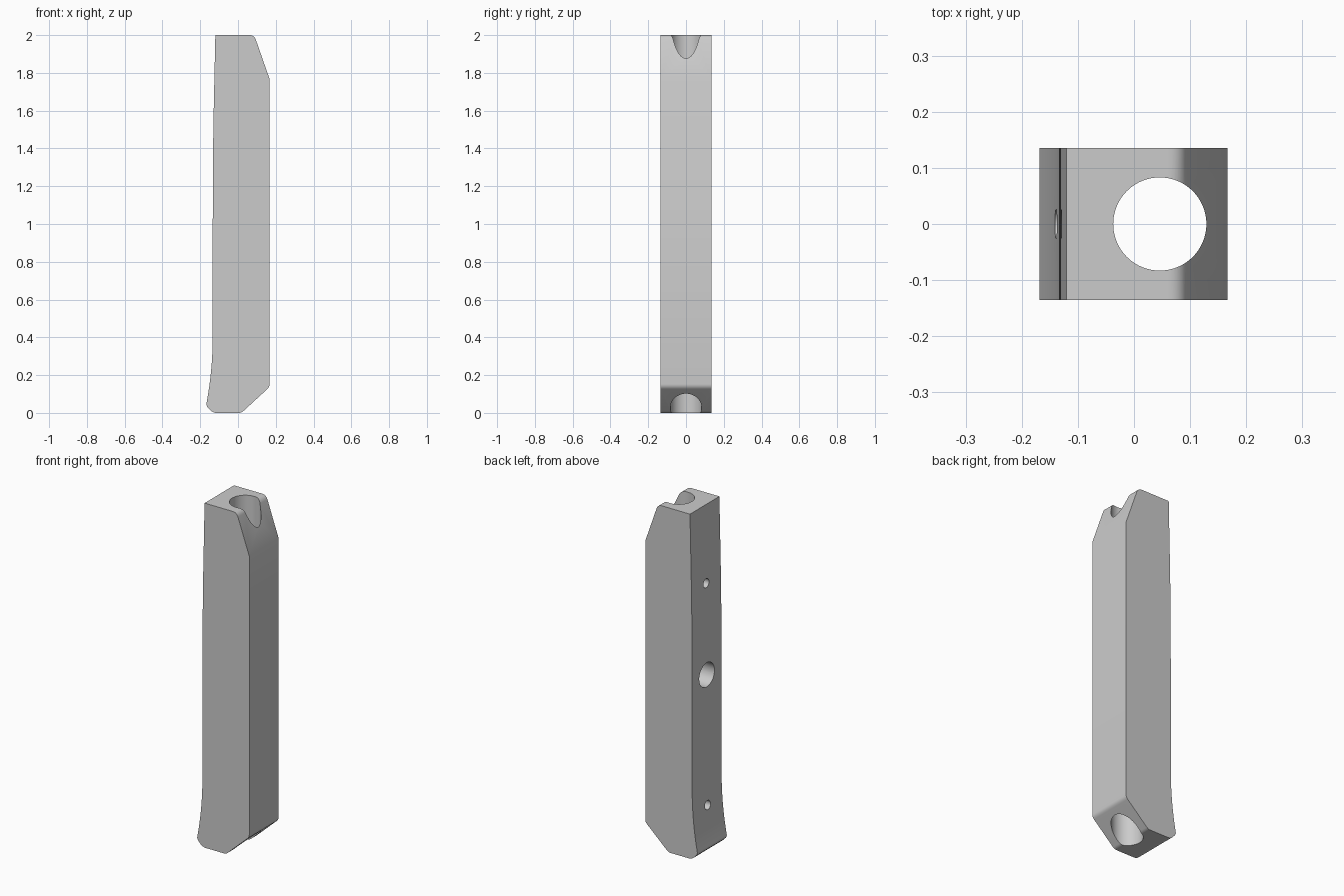
import bpy, bmesh
from math import radians
from mathutils import Vector, Matrix

cube = bpy.data.objects.get("Cube")
if cube:
    bpy.data.objects.remove(cube)

grey = bpy.data.materials.new("plain grey")
grey.use_nodes = True
colour = (0.6, 0.6, 0.6, 1)
grey.diffuse_color = colour
grey.node_tree.nodes["Principled BSDF"].inputs["Base Color"].default_value = colour

HALF_DEPTH = 0.135


def finish(bm, name):
    bmesh.ops.recalc_face_normals(bm, faces=bm.faces)
    mesh = bpy.data.meshes.new(name)
    bm.to_mesh(mesh)
    bm.free()
    mesh.materials.append(grey)
    obj = bpy.data.objects.new(name, mesh)
    bpy.context.collection.objects.link(obj)
    return obj


def rounded(corners, steps=8):
    """Outline from (x, z, setback) corners, each softened by a small curve."""
    points = []
    for i, (x, z, setback) in enumerate(corners):
        p = Vector((x, z))
        if not setback:
            points.append(p)
            continue
        before = Vector(corners[i - 1][:2])
        after = Vector(corners[(i + 1) % len(corners)][:2])
        a = p + (before - p).normalized() * setback
        b = p + (after - p).normalized() * setback
        for s in range(steps + 1):
            t = s / steps
            points.append(a * (1 - t) ** 2 + p * 2 * t * (1 - t) + b * t * t)
    return points


def cylinder(name, radius, start, end, segments=64):
    start, end = Vector(start), Vector(end)
    axis = end - start
    turn = Vector((0, 0, 1)).rotation_difference(axis).to_matrix().to_4x4()
    bm = bmesh.new()
    bmesh.ops.create_cone(bm, cap_ends=True, segments=segments, radius1=radius,
                          radius2=radius, depth=axis.length,
                          matrix=Matrix.Translation((start + end) / 2) @ turn)
    return finish(bm, name)


# Grip body: side outline pushed through the depth
outline = rounded([
    (-0.12, 2.0, 0), (-0.132, 1.45, 0.2), (-0.134, 0.95, 0.1),
    (-0.134, 0.23, 0.17), (-0.168, 0.045, 0),
    (-0.162, 0.03, 0.005), (-0.132, 0.0, 0.02),
    (0.018, 0.0, 0.014), (0.167, 0.137, 0.016),
    (0.167, 1.768, 0), (0.086, 2.0, 0.026),
])
bm = bmesh.new()
side = bm.faces.new([bm.verts.new((p.x, -HALF_DEPTH, p.y)) for p in outline])
pushed = bmesh.ops.extrude_face_region(bm, geom=[side])["geom"]
bmesh.ops.translate(bm, vec=(0, 2 * HALF_DEPTH, 0),
                    verts=[v for v in pushed if isinstance(v, bmesh.types.BMVert)])
body = finish(bm, "grip_body")

# Long bore and the three holes drilled into it from the flared side
cutters = [cylinder("bore_cutter", 0.083, (0.046, 0, -0.2), (0.046, 0, 2.2), 96)]
for name, z, radius in (("upper_hole", 1.55, 0.026), ("middle_hole", 1.02, 0.07),
                        ("lower_hole", 0.265, 0.026)):
    cutters.append(cylinder(name + "_cutter", radius, (-0.3, 0, z), (0.045, 0, z), 48))

bpy.ops.object.select_all(action='DESELECT')
body.select_set(True)
bpy.context.view_layer.objects.active = body
for cutter in cutters:
    cutter.hide_render = True
    mod = body.modifiers.new(cutter.name, 'BOOLEAN')
    mod.operation = 'DIFFERENCE'
    mod.solver = 'EXACT'
    mod.object = cutter
    bpy.ops.object.modifier_apply(modifier=mod.name)
    bpy.data.objects.remove(cutter)

bpy.ops.object.shade_smooth_by_angle(angle=radians(25))
